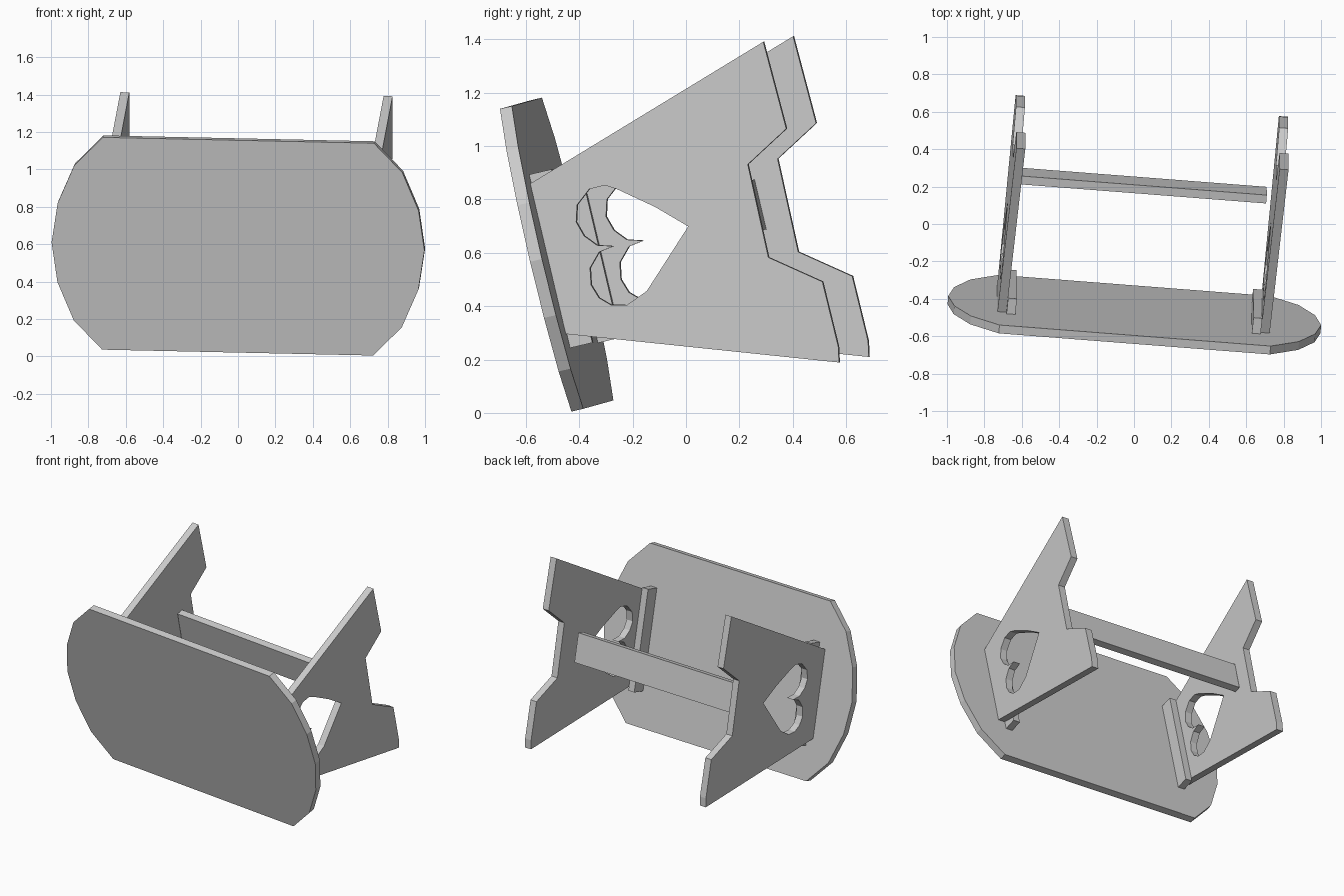
import bpy, bmesh
from mathutils import Vector, Matrix

cube = bpy.data.objects.get("Cube")
if cube:
    bpy.data.objects.remove(cube, do_unlink=True)

grey = bpy.data.materials.new("plain_grey")
grey.use_nodes = True
colour = (0.6, 0.6, 0.6, 1)
grey.diffuse_color = colour
grey.node_tree.nodes["Principled BSDF"].inputs["Base Color"].default_value = colour

# Frame of the tipped-over table: along its length, across it, and down its legs
ORIGIN = Vector((0, -0.507, 0.588))
U = Vector((0.9968, -0.0775, -0.0216)).normalized()
V = Vector((0.003, -0.2298, 0.9733))
V = (V - U * V.dot(U)).normalized()
W = V.cross(U)
W_LEG = W + 0.022 * U          # legs lean slightly along the length
T = 0.046                      # board thickness


def board(name, outlines, ax, ay, az, offset, thickness):
    """Flat board from closed outlines (later ones are holes), mapped to three axes."""
    curve = bpy.data.curves.new(name, "CURVE")
    curve.dimensions, curve.fill_mode, curve.extrude = "2D", "BOTH", thickness / 2
    for pts in outlines:
        spline = curve.splines.new("POLY")
        spline.points.add(len(pts) - 1)
        for p, (x, y) in zip(spline.points, pts):
            p.co = (x, y, 0, 1)
        spline.use_cyclic_u = True
    temp = bpy.data.objects.new(name + "_outline", curve)
    bpy.context.collection.objects.link(temp)
    bpy.context.view_layer.update()
    deps = bpy.context.evaluated_depsgraph_get()
    mesh = bpy.data.meshes.new_from_object(temp.evaluated_get(deps))
    bpy.data.objects.remove(temp, do_unlink=True)
    bpy.data.curves.remove(curve)

    matrix = Matrix((ax, ay, az)).transposed().to_4x4()
    matrix.translation = ORIGIN + offset
    bm = bmesh.new()
    bm.from_mesh(mesh)
    bmesh.ops.remove_doubles(bm, verts=bm.verts, dist=1e-4)
    bm.transform(matrix)
    bmesh.ops.recalc_face_normals(bm, faces=bm.faces)
    for f in bm.faces:
        f.smooth = False
        f.material_index = 0
    bm.to_mesh(mesh)
    bm.free()
    mesh.name = name
    mesh.materials.clear()
    mesh.materials.append(grey)
    obj = bpy.data.objects.new(name, mesh)
    bpy.context.collection.objects.link(obj)
    return obj


def rect(x0, x1, y0, y1):
    return [(x0, y0), (x1, y0), (x1, y1), (x0, y1)]


# Table top with faceted round ends
end = [(0.727, -0.583), (0.88, -0.425), (0.968, -0.217), (1.0, 0),
       (0.968, 0.217), (0.88, 0.425), (0.727, 0.583)]
top_outline = end + [(-x, -y) for x, y in end]
board("table_top", [top_outline], U, V, W, W * T / 2, T)

# Leg panel outline and its heart cut-out: (distance from top, across)
panel = [(T, 0.284), (1.023, 0.601), (1.032, 0.264), (0.860, 0.167), (0.855, -0.190),
         (1.032, -0.325), (1.034, -0.575), (1.023, -0.634), (T, -0.295)]
heart = [(0.588, -0.008), (0.484, 0.091), (0.358, 0.19), (0.318, 0.214), (0.257, 0.213),
         (0.199, 0.166), (0.181, 0.104), (0.198, 0.047), (0.237, 0.002), (0.298, -0.016),
         (0.239, -0.025), (0.192, -0.075), (0.181, -0.138), (0.199, -0.192),
         (0.237, -0.228), (0.295, -0.242), (0.380, -0.208)]

# Legs, each with a cleat on its inner side
for side, pos, drop in (("left", 0.698, 0.0), ("right", -0.714, -0.01)):
    inward = -0.048 if pos > 0 else 0.048
    board(side + "_leg", [panel, heart], W_LEG, V, U, U * pos + V * drop, 0.048)
    board(side + "_cleat", [rect(T, 0.132, -0.35, 0.318)], W_LEG, V, U,
          U * (pos + inward) + V * drop, 0.047)

# Stretcher between the legs
board("stretcher", [rect(-0.668, 0.651, -0.09, 0.102)], U, V, W, W * 0.735, T)
